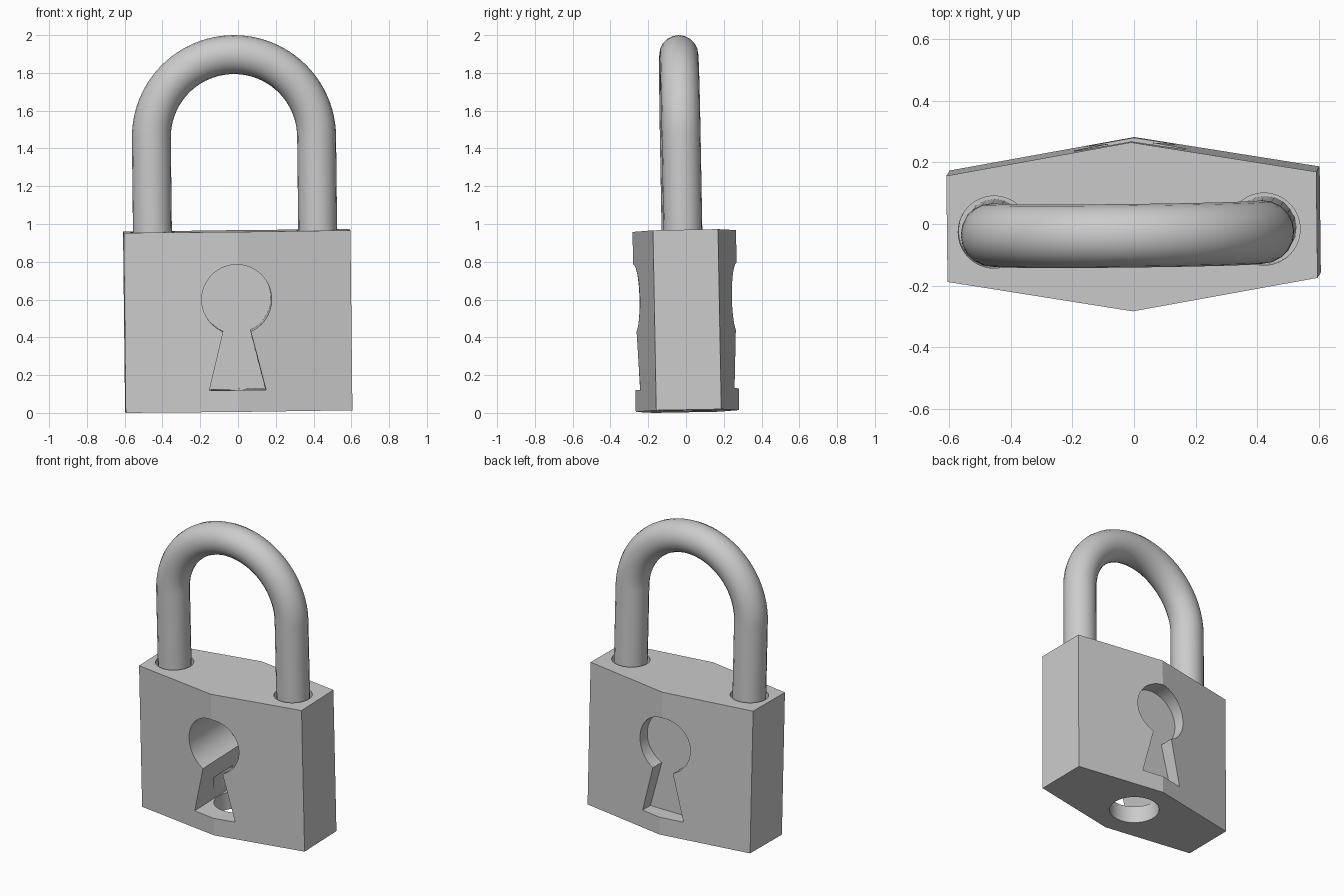
import bpy, bmesh, math
from mathutils import Matrix, Vector

if "Cube" in bpy.data.objects:
    bpy.data.objects.remove(bpy.data.objects["Cube"])

# Whole lock leans very slightly
LEAN = (Matrix.Translation((0.004, 0.008, 0.01))
        @ Matrix.Rotation(0.011, 4, 'Z')
        @ Matrix.Rotation(-0.0115, 4, 'Y')
        @ Matrix.Rotation(0.018, 4, 'X'))


def prism(name, outline, axis):
    """Extrude a closed 3D outline along axis."""
    bm = bmesh.new()
    face = bm.faces.new([bm.verts.new(p) for p in outline])
    ext = bmesh.ops.extrude_face_region(bm, geom=[face])
    top = [g for g in ext['geom'] if isinstance(g, bmesh.types.BMVert)]
    bmesh.ops.translate(bm, verts=top, vec=Vector(axis))
    bmesh.ops.recalc_face_normals(bm, faces=bm.faces)
    mesh = bpy.data.meshes.new(name)
    bm.to_mesh(mesh)
    bm.free()
    obj = bpy.data.objects.new(name, mesh)
    bpy.context.collection.objects.link(obj)
    return obj


def activate(obj):
    bpy.ops.object.select_all(action='DESELECT')
    obj.select_set(True)
    bpy.context.view_layer.objects.active = obj


def carve(target, cutter):
    cutter.hide_render = True
    mod = target.modifiers.new("cut", 'BOOLEAN')
    mod.operation = 'DIFFERENCE'
    mod.solver = 'EXACT'
    mod.object = cutter
    activate(target)
    bpy.ops.object.modifier_apply(modifier=mod.name)
    bpy.data.objects.remove(cutter)


def circle(x, y, z, r, n=64):
    return [(x + r * math.cos(2 * math.pi * i / n),
             y + r * math.sin(2 * math.pi * i / n), z) for i in range(n)]


def keyhole(y):
    """Round top with a flared slot below."""
    cx, cz, r, waist = -0.007, 0.595, 0.185, 0.425
    start = -math.acos((cz - waist) / r) - math.pi / 2 + 2 * math.pi
    end = math.acos((cz - waist) / r) - math.pi / 2
    pts = [(cx + r * math.cos(end + (start - end) * i / 48), y,
            cz + r * math.sin(end + (start - end) * i / 48)) for i in range(49)]
    return pts + [(cx - 0.15, y, 0.115), (cx + 0.15, y, 0.115)]


# Lock body: six-sided block
W, SIDE, MID, H = 0.6, 0.172, 0.274, 0.953
body = prism("lock_body", [(-W, -SIDE, 0), (0, -MID, 0), (W, -SIDE, 0),
                           (W, SIDE, 0), (0, MID, 0), (-W, SIDE, 0)], (0, 0, H))

# Deep front keyhole and shallow back keyhole
carve(body, prism("front_keyhole_cutter", keyhole(-0.5), (0, 0.655, 0)))
carve(body, prism("back_keyhole_cutter", keyhole(0.165), (0, 0.3, 0)))

# Round opening in the underside
carve(body, prism("bottom_hole_cutter", circle(0, 0, -0.1, 0.153), (0, 0, 0.39)))

# Sockets for the shackle legs
CX, CY, R = -0.009, -0.012, 0.4375
for s in (-1, 1):
    carve(body, prism("socket_cutter", circle(CX + s * R, CY, 0.75, 0.117), (0, 0, 0.4)))

# Shackle: round bar bent into an arch
ARC_Z, FOOT = 1.45, 0.755
path = [(R, FOOT)]
path += [(R * math.cos(math.pi * i / 48), ARC_Z + R * math.sin(math.pi * i / 48))
         for i in range(49)]
path += [(-R, FOOT)]
curve = bpy.data.curves.new("shackle", 'CURVE')
curve.dimensions = '3D'
curve.bevel_depth = 0.103
curve.bevel_resolution = 8
curve.use_fill_caps = True
spline = curve.splines.new('POLY')
spline.points.add(len(path) - 1)
for p, (x, z) in zip(spline.points, path):
    p.co = (CX + x, CY, z, 1)
shackle = bpy.data.objects.new("shackle", curve)
bpy.context.collection.objects.link(shackle)
activate(shackle)
bpy.ops.object.convert(target='MESH')
shackle = bpy.context.view_layer.objects.active

# Shading and final lean
for obj in (body, shackle):
    activate(obj)
    angle = 8 if obj == body else 30
    bpy.ops.object.shade_smooth_by_angle(angle=math.radians(angle))
    obj.matrix_world = LEAN
